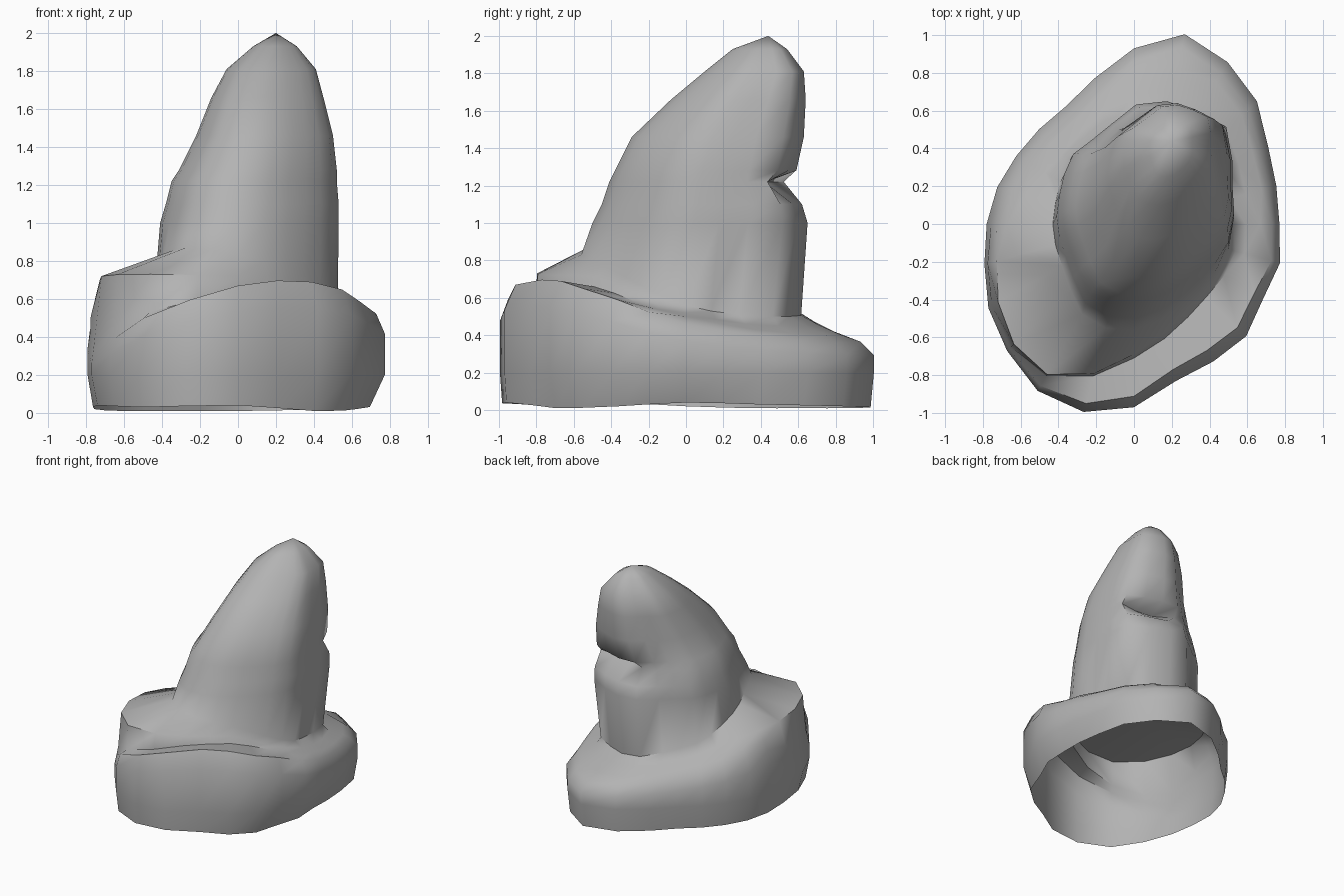
import bpy
import bmesh
from math import sin, cos, pi
from mathutils import Vector

cube = bpy.data.objects.get("Cube")
if cube:
    bpy.data.objects.remove(cube, do_unlink=True)

COLUMNS = 24


def around(*keys):
    """Closed Catmull-Rom table, given in hundredths, resampled to one value per column."""
    count, values = len(keys), []
    for i in range(COLUMNS):
        at = i * count / COLUMNS
        k, t = int(at), at - int(at)
        a, b, c, d = (keys[(k + j) % count] / 100 for j in (-1, 0, 1, 2))
        values.append(b + t / 2 * (c - a + t * (2*a - 5*b + 4*c - d + t * (3*(b - c) + d - a))))
    return values


def product(first, second):
    return [a * b for a, b in zip(first, second)]


def ring(radii, heights):
    """Ring of points from polar radii and heights, counted from +x towards +y."""
    return [Vector((r * cos(2 * pi * i / COLUMNS), r * sin(2 * pi * i / COLUMNS), z))
            for i, (r, z) in enumerate(zip(radii, heights))]


def add_object(name, bm, material):
    mesh = bpy.data.meshes.new(name)
    bm.to_mesh(mesh)
    bm.free()
    mesh.materials.append(material)
    obj = bpy.data.objects.new(name, mesh)
    bpy.context.collection.objects.link(obj)
    bpy.ops.object.select_all(action="DESELECT")
    obj.select_set(True)
    bpy.context.view_layer.objects.active = obj
    bpy.ops.object.shade_smooth_by_angle(angle=pi / 3)


# Plain grey felt
felt = bpy.data.materials.new("grey_felt")
felt.use_nodes = True
grey = (0.45, 0.45, 0.45, 1)
felt.diffuse_color = grey
felt.node_tree.nodes["Principled BSDF"].inputs["Base Color"].default_value = grey

# Plan outlines: outer brim and body of the crown
outline = around(77, 78, 82, 92, 99, 104, 93, 80, 72, 71, 72, 75,
                 78, 82, 89, 95, 102, 103, 97, 86, 84, 84, 79, 80)
crown = around(53, 54, 60, 69, 66, 65, 61, 52, 48, 48, 45, 43,
               43, 43, 44, 48, 55, 57, 56, 53, 50, 49, 50, 52)

# Brim: the cuff rises to the front and wraps over itself in a fold
cuff_top = around(46, 40, 36, 38, 42, 48, 54, 32, 50, 67, 69, 59)
cuff_in = around(95, 94, 93, 93, 93, 94, 97, 99, 97, 94, 92, 93)
valley_r = around(67, 73, 87, 79, 63, 63, 73, 87, 93, 71, 57, 55)
valley_z = around(50, 43, 40, 42, 46, 53, 62, 40, 53, 65, 66, 58)
ledge_r = around(59, 64, 74, 69, 56, 54, 67, 83, 92, 69, 54, 53)
ledge_z = around(52, 46, 45, 47, 51, 60, 68, 72, 73, 72, 71, 61)
foot_in = around(99, 95, 96, 100, 100, 100, 100, 100, 100, 100, 100, 100)
foot_z = around(56, 51, 50, 52, 58, 66, 76, 83, 87, 83, 77, 67)
rim_in = around(90, 95, 98, 98, 97, 97, 97, 96, 98, 99, 96, 91)
rim_z = around(4, 3, 2, 1, 1, 1, 2, 4, 3, 4, 1, 2)

rings = [
    ring(product(outline, rim_in), rim_z),
    ring(outline, [0.2] * COLUMNS),
    ring(outline, [z * 0.8 for z in cuff_top]),
    ring(product(outline, cuff_in), cuff_top),
    ring(valley_r, valley_z),
    ring(ledge_r, ledge_z),
    ring(product(crown, foot_in), foot_z),
]

# Crown: its body outline refitted to the bounds at each height
body = ring(crown, foot_z)
low = [min(p[a] for p in body) for a in (0, 1)]
high = [max(p[a] for p in body) for a in (0, 1)]
LEVELS = [  # height, x range, y range, depth of the back crease
    (1.0, -0.41, 0.53, -0.5, 0.65, 0),
    (1.1, -0.38, 0.53, -0.45, 0.64, 0.02),
    (1.22, -0.35, 0.52, -0.41, 0.61, 0.18),
    (1.28, -0.31, 0.52, -0.38, 0.61, 0.02),
    (1.46, -0.22, 0.5, -0.29, 0.63, 0),
    (1.66, -0.14, 0.45, -0.08, 0.64, 0),
    (1.81, -0.06, 0.41, 0.1, 0.63, 0),
    (1.93, 0.08, 0.31, 0.25, 0.54, 0),
]
CREASE = {3: 0.3, 4: 0.8, 5: 1, 6: 0.4}  # share of the crease on each back column
for z, x0, x1, y0, y1, crease in LEVELS:
    level = []
    for i, p in enumerate(body):
        x = x0 + (x1 - x0) * (p.x - low[0]) / (high[0] - low[0])
        y = y0 + (y1 - y0) * (p.y - low[1]) / (high[1] - low[1])
        level.append(Vector((x, y - crease * CREASE.get(i, 0), z)))
    rings.append(level)

# Skin the rings into one open shell and close the tip
bm = bmesh.new()
rows = [[bm.verts.new(p) for p in points] for points in rings]
for lower, upper in zip(rows, rows[1:]):
    for i in range(COLUMNS):
        j = (i + 1) % COLUMNS
        bm.faces.new((lower[i], lower[j], upper[j], upper[i]))
tip = bm.verts.new((0.2, 0.44, 2))
for i in range(COLUMNS):
    bm.faces.new((rows[-1][i], rows[-1][(i + 1) % COLUMNS], tip))
add_object("pointed_hat", bm, felt)

# Lining: closes the crown from below at the ledge, facing down
bm = bmesh.new()
edge = [bm.verts.new(p) for p in rings[5]]
centre = bm.verts.new((0, 0, 0.61))
for i in range(COLUMNS):
    bm.faces.new((edge[(i + 1) % COLUMNS], edge[i], centre))
add_object("crown_lining", bm, felt)
